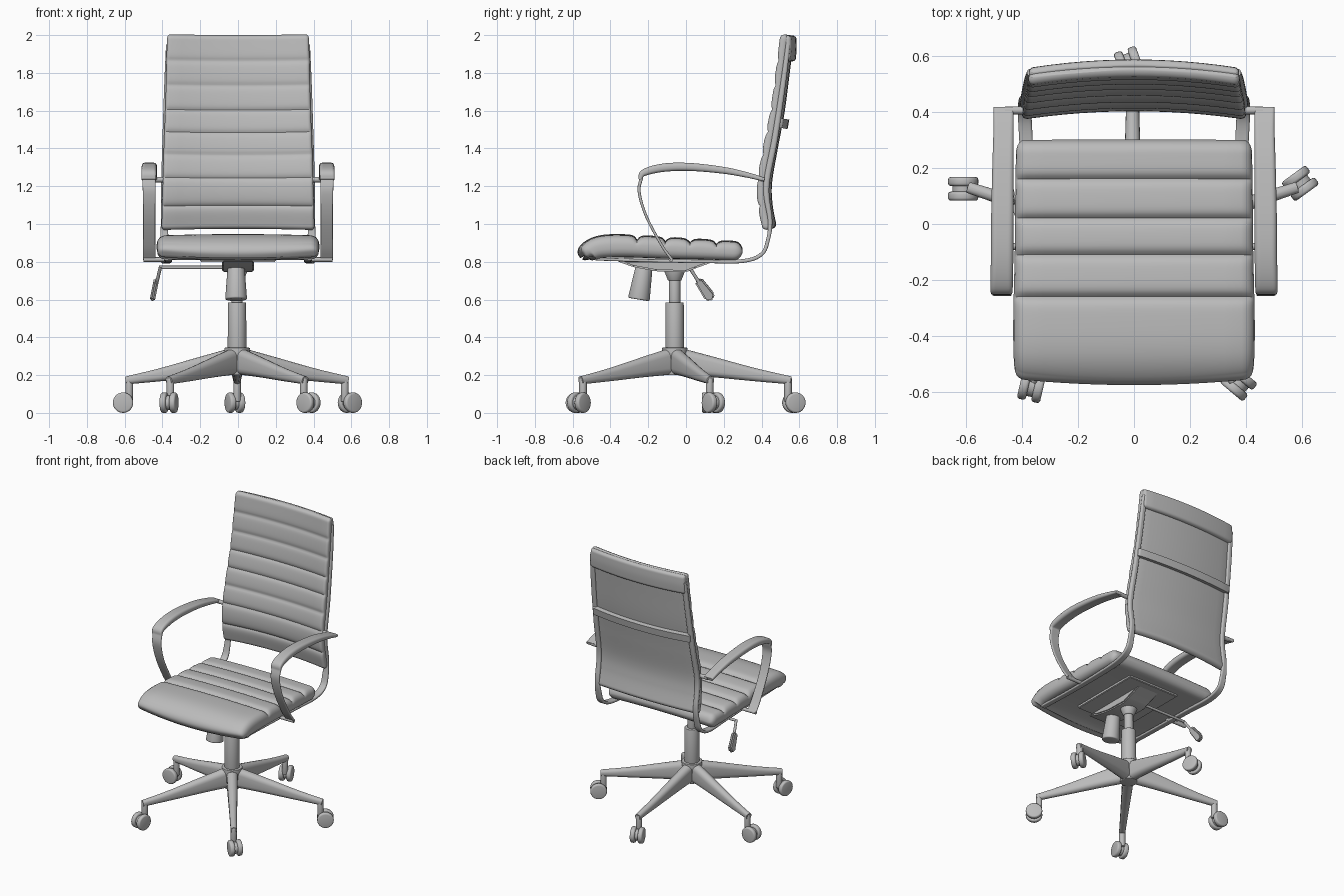
import bpy, bmesh, math
from mathutils import Vector, Matrix

if "Cube" in bpy.data.objects:
    bpy.data.objects.remove(bpy.data.objects["Cube"])

grey = bpy.data.materials.new("plain grey")
grey.use_nodes = True
COLOUR = (0.5, 0.5, 0.5, 1)
grey.diffuse_color = COLOUR
grey.node_tree.nodes["Principled BSDF"].inputs["Base Color"].default_value = COLOUR


def finish(name, bm, angle=40):
    bmesh.ops.recalc_face_normals(bm, faces=bm.faces)
    mesh = bpy.data.meshes.new(name)
    bm.to_mesh(mesh)
    bm.free()
    obj = bpy.data.objects.new(name, mesh)
    bpy.context.collection.objects.link(obj)
    mesh.materials.append(grey)
    bpy.ops.object.select_all(action='DESELECT')
    obj.select_set(True)
    bpy.context.view_layer.objects.active = obj
    bpy.ops.object.shade_smooth_by_angle(angle=math.radians(angle))
    return obj


def spline(pts, steps):
    """Smooth curve through tuples of any length."""
    p = [Vector(q) for q in pts]
    p = [2 * p[0] - p[1]] + p + [2 * p[-1] - p[-2]]
    out = []
    for i in range(1, len(p) - 2):
        a, b, c, d = p[i - 1:i + 3]
        for k in range(steps):
            t = k / steps
            out.append(0.5 * (2 * b + (c - a) * t + (2 * a - 5 * b + 4 * c - d) * t * t
                              + (3 * b - a - 3 * c + d) * t ** 3))
    return out + [p[-2]]


def rounded_ring(w, h, r):
    """Rounded rectangle outline with extra points along the long sides."""
    r = min(r, w * 0.99, h * 0.99)
    ring = []
    for sx, sz, start in ((1, 1, 0), (-1, 1, 90), (-1, -1, 180), (1, -1, 270)):
        for k in range(5):
            a = math.radians(start + k * 22.5)
            ring.append((sx * (w - r) + r * math.cos(a), sz * (h - r) + r * math.sin(a)))
        if sx == sz:
            for k in range(1, 12):
                ring.append((sx * (w - r) * (1 - k / 6), sz * h))
    return ring


def sweep(name, pts, steps=8, side=1, seams=(), seam_axis=1, bow=0, lip=0, soft=False):
    """Sweep a rounded section along points (x, y, z, half width, half thickness)."""
    path = spline(pts, steps)
    pos = [Vector(q[:3]) for q in path]
    dist = [0]
    for a, b in zip(pos, pos[1:]):
        dist.append(dist[-1] + (b - a).length)
    bm = bmesh.new()
    rings = []
    for i, q in enumerate(path):
        tan = pos[min(i + 1, len(pos) - 1)] - pos[max(i - 1, 0)]
        tan.x = 0
        tan.normalize()
        normal = Vector((0, -tan.z, tan.y))
        w, h = q[3], q[4]
        end = min(dist[i], dist[-1] - dist[i]) / h
        f = math.sqrt(max(0.03, 1 - (1 - min(end, 1)) ** 2)) if soft else 1
        crease = max([math.exp(-abs(pos[i][seam_axis] - s) / 0.014) for s in seams] or [0])
        ring = []
        for u, v in rounded_ring(w - (1 - f) * h * 0.6, h, h * 0.8):
            v *= f * (1 - 0.45 * crease if v > 0 else 1)
            e = (u / w) ** 2
            p = pos[i] + Vector((u, 0, 0)) + normal * (v + bow * e)
            p += tan * lip * e * max(0, 1 - dist[i] / 0.25)
            ring.append(bm.verts.new((p.x * side, p.y, p.z)))
        rings.append(ring)
    n = len(rings[0])
    for a, b in zip(rings, rings[1:]):
        for k in range(n):
            bm.faces.new((a[k], a[(k + 1) % n], b[(k + 1) % n], b[k]))
    bm.faces.new(rings[0])
    bm.faces.new(rings[-1])
    return finish(name, bm)


def rod(name, start, end, r1, r2=None, bevel=0.0, sides=28):
    a, b = Vector(start), Vector(end)
    bm = bmesh.new()
    rot = (b - a).to_track_quat('Z', 'Y').to_matrix().to_4x4()
    bmesh.ops.create_cone(bm, cap_ends=True, segments=sides, radius1=r1, radius2=r2 or r1,
                          depth=(b - a).length, matrix=Matrix.Translation((a + b) / 2) @ rot)
    if bevel:
        rims = [e for e in bm.edges if any(len(f.verts) > 4 for f in e.link_faces)]
        bmesh.ops.bevel(bm, geom=rims, offset=bevel, segments=3, affect='EDGES', profile=0.5)
    return finish(name, bm)


def slab(name, profile, half_width, x=0, bevel=0.008):
    """Side profile of (y, z) points extruded across x."""
    bm = bmesh.new()
    face = bm.faces.new([bm.verts.new((x - half_width, y, z)) for y, z in profile])
    new = bmesh.ops.extrude_face_region(bm, geom=[face])["geom"]
    bmesh.ops.translate(bm, vec=(2 * half_width, 0, 0),
                        verts=[g for g in new if isinstance(g, bmesh.types.BMVert)])
    bmesh.ops.bevel(bm, geom=bm.edges[:], offset=bevel, segments=2, affect='EDGES')
    return finish(name, bm)


# Seat cushion with a rolled front edge
sweep("seat", [(0, -0.555, 0.815, 0.425, 0.035), (0, -0.525, 0.85, 0.427, 0.052),
               (0, -0.45, 0.882, 0.43, 0.058), (0, -0.32, 0.888, 0.43, 0.058),
               (0, -0.1, 0.878, 0.425, 0.055), (0, 0.1, 0.87, 0.423, 0.051),
               (0, 0.3, 0.86, 0.42, 0.048)],
      steps=20, seams=(-0.26, -0.11, 0.02, 0.16), bow=-0.008, lip=0.03, soft=True)

# Back cushion, wrapped head flap and rear crossbar
sweep("backrest", [(0, 0.458, 0.975, 0.405, 0.024), (0, 0.433, 1.1, 0.402, 0.026),
                   (0, 0.43, 1.22, 0.398, 0.026), (0, 0.46, 1.4, 0.393, 0.026),
                   (0, 0.498, 1.6, 0.385, 0.025), (0, 0.525, 1.8, 0.38, 0.024),
                   (0, 0.55, 2.0, 0.375, 0.024)],
      steps=22, seams=(1.10, 1.24, 1.36, 1.48, 1.60, 1.73, 1.86), seam_axis=2, bow=0.03, soft=True)
sweep("head_flap", [(0, 0.558, 1.86, 0.375, 0.022), (0, 0.566, 1.93, 0.375, 0.02),
                    (0, 0.567, 1.997, 0.373, 0.018)], steps=12, bow=0.03, soft=True)
sweep("back_crossbar", [(0, 0.523, 1.505, 0.385, 0.015), (0, 0.532, 1.555, 0.385, 0.015)],
      bow=0.03)

for side, word in ((1, "left"), (-1, "right")):
    # Side rail runs under the seat and up the back
    sweep(word + "_rail", [(0.37, -0.48, 0.815, 0.02, 0.008), (0.37, -0.2, 0.806, 0.02, 0.008),
                           (0.375, 0.1, 0.802, 0.022, 0.009), (0.385, 0.3, 0.804, 0.024, 0.01),
                           (0.39, 0.4, 0.84, 0.024, 0.01), (0.39, 0.435, 0.92, 0.022, 0.01),
                           (0.39, 0.445, 1.02, 0.018, 0.012), (0.389, 0.425, 1.2, 0.018, 0.016),
                           (0.382, 0.47, 1.45, 0.018, 0.016), (0.372, 0.515, 1.75, 0.018, 0.014),
                           (0.365, 0.54, 1.95, 0.016, 0.012)], side=side)
    # Armrest pad and its thin looped support
    sweep(word + "_arm_pad", [(0.472, -0.245, 1.235, 0.038, 0.008), (0.472, -0.222, 1.272, 0.04, 0.018),
                              (0.47, -0.12, 1.298, 0.04, 0.022), (0.469, 0.02, 1.302, 0.04, 0.021),
                              (0.467, 0.2, 1.284, 0.038, 0.018), (0.465, 0.33, 1.258, 0.036, 0.014),
                              (0.465, 0.415, 1.235, 0.036, 0.01)], side=side)
    sweep(word + "_arm_support", [(0.47, -0.075, 0.812, 0.034, 0.007), (0.47, -0.13, 0.89, 0.033, 0.007),
                                  (0.47, -0.21, 1.04, 0.032, 0.007), (0.47, -0.248, 1.17, 0.034, 0.008),
                                  (0.472, -0.235, 1.25, 0.036, 0.009)], side=side)
    rod(word + "_arm_upper_bolt", (side * 0.38, 0.405, 1.235), (side * 0.46, 0.405, 1.235), 0.014)
    rod(word + "_arm_lower_bar", (side * 0.35, -0.08, 0.812), (side * 0.5, -0.08, 0.812), 0.012)

# Tilt mechanism under the seat
slab("mounting_plate", [(-0.33, 0.80), (0.2, 0.80), (0.2, 0.822), (-0.33, 0.822)], 0.2, bevel=0.004)
slab("tilt_housing", [(-0.37, 0.805), (-0.28, 0.772), (-0.16, 0.75), (0.0, 0.745),
                      (0.05, 0.765), (0.16, 0.805)], 0.085)
rod("tension_knob", (-0.01, -0.25, 0.6), (-0.01, -0.222, 0.77), 0.058, 0.045, 0.008)
rod("lever_arm", (-0.05, 0.02, 0.77), (-0.41, 0.02, 0.77), 0.009)
rod("lever_bend", (-0.41, 0.015, 0.775), (-0.43, 0.07, 0.69), 0.009)
paddle = slab("lever_paddle", [(-0.022, -0.06), (0.022, -0.06), (0.03, 0.05),
                               (0.012, 0.07), (-0.012, 0.07), (-0.03, 0.05)], 0.014)
paddle.matrix_world = (Matrix.Translation((-0.442, 0.098, 0.655)) @ Matrix.Rotation(0.2, 4, 'Y')
                       @ Matrix.Rotation(0.6, 4, 'X') @ Matrix.Rotation(math.pi, 4, 'Y'))

# Gas column
CX, CY = -0.005, -0.06
for name, z1, z2, r1, r2 in (("column_collar", 0.7, 0.75, 0.035, 0.055),
                             ("column_piston", 0.55, 0.72, 0.03, 0.03),
                             ("column_sleeve", 0.3, 0.585, 0.05, 0.048),
                             ("base_hub", 0.2, 0.345, 0.055, 0.068)):
    rod(name, (CX, CY, z1), (CX, CY, z2), r1, r2, 0.004)

# Five-legged base with twin-wheel casters; each caster swivels its own way
for i, (leg_angle, roll) in enumerate(((90, 110), (162, 180), (234, 257), (306, -40), (18, 36))):
    leg = sweep(f"base_leg_{i + 1}", [(0, 0.03, 0.272, 0.036, 0.07), (0, 0.2, 0.243, 0.032, 0.054),
                                      (0, 0.42, 0.203, 0.025, 0.035), (0, 0.615, 0.172, 0.02, 0.021)])
    leg.matrix_world = (Matrix.Translation((CX, CY, 0))
                        @ Matrix.Rotation(math.radians(leg_angle - 90), 4, 'Z'))
    a, b = math.radians(leg_angle), math.radians(roll)
    stem = Vector((CX + 0.6 * math.cos(a), CY + 0.6 * math.sin(a), 0))
    ahead = Vector((math.cos(b), math.sin(b), 0))
    axle = Vector((-ahead.y, ahead.x, 0))
    up = Vector((0, 0, 1))
    rod(f"caster_stem_{i + 1}", stem + up * 0.06, stem + up * 0.185, 0.02, bevel=0.004)
    hub = stem + ahead * 0.033 + up * 0.054
    rod(f"caster_body_{i + 1}", hub - axle * 0.02, hub + axle * 0.02, 0.038)
    for s, word in ((1, "left"), (-1, "right")):
        rod(f"caster_{word}_wheel_{i + 1}", hub + axle * s * 0.01, hub + axle * s * 0.042,
            0.054, bevel=0.01)
